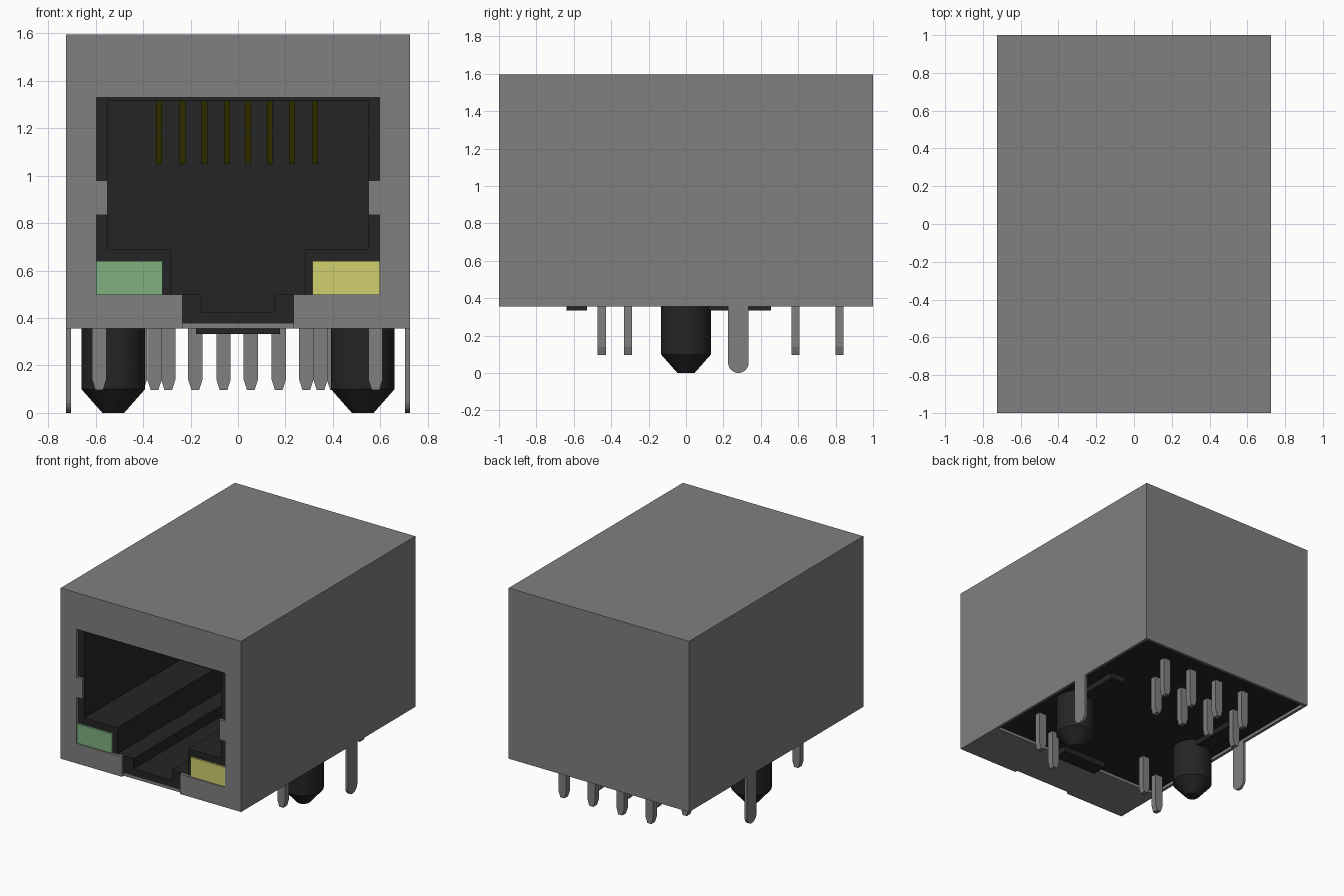
import bpy, bmesh, math
from mathutils import Matrix, Vector

cube = bpy.data.objects.get("Cube")
if cube:
    bpy.data.objects.remove(cube, do_unlink=True)


def material(name, rgb):
    m = bpy.data.materials.new(name)
    m.use_nodes = True
    m.diffuse_color = (*rgb, 1)
    m.node_tree.nodes["Principled BSDF"].inputs["Base Color"].default_value = (*rgb, 1)
    return m


METAL = material("metal grey", (0.214, 0.214, 0.214))
BLACK = material("black plastic", (0.019, 0.018, 0.018))
GREEN = material("green lens", (0.214, 0.434, 0.214))
YELLOW = material("yellow lens", (0.638, 0.62, 0.155))
GOLD = material("contact gold", (0.19, 0.17, 0.0))


def finish(name, bm, mat):
    bmesh.ops.recalc_face_normals(bm, faces=bm.faces)
    me = bpy.data.meshes.new(name)
    bm.to_mesh(me)
    bm.free()
    me.materials.append(mat)
    ob = bpy.data.objects.new(name, me)
    bpy.context.scene.collection.objects.link(ob)
    return ob


def box(name, mat, x, y, z):
    """Box from (min, max) pairs."""
    bm = bmesh.new()
    bmesh.ops.create_cube(bm, size=1)
    for v in bm.verts:
        v.co = [a[0] if c < 0 else a[1] for c, a in zip(v.co, (x, y, z))]
    return finish(name, bm, mat)


def prism(name, mat, points, start, end, axis="y"):
    """Extrude a profile: (x, z) points along y, or (y, z) points along x."""
    bm = bmesh.new()
    place = (lambda a, b: (a, start, b)) if axis == "y" else (lambda a, b: (start, a, b))
    face = bm.faces.new([bm.verts.new(place(a, b)) for a, b in points])
    ext = bmesh.ops.extrude_face_region(bm, geom=[face])
    step = Vector((0, end - start, 0)) if axis == "y" else Vector((end - start, 0, 0))
    bmesh.ops.translate(bm, vec=step, verts=[g for g in ext["geom"] if isinstance(g, bmesh.types.BMVert)])
    return finish(name, bm, mat)


def symmetric(half):
    """Close a right-hand (x, z) outline with its mirror image."""
    return half + [(-x, z) for x, z in reversed(half)]


def cut(ob, cutter):
    """Subtract the cutter, bake the result and remove the cutter."""
    cutter.hide_render = True
    mod = ob.modifiers.new("cut", "BOOLEAN")
    mod.operation = "DIFFERENCE"
    mod.solver = "EXACT"
    mod.object = cutter
    deps = bpy.context.evaluated_depsgraph_get()
    deps.update()
    baked = bpy.data.meshes.new_from_object(ob.evaluated_get(deps))
    ob.modifiers.clear()
    ob.data = baked
    bpy.data.objects.remove(cutter, do_unlink=True)


# Sheet-metal shield: hollow, open below, with a shaped front opening
shield = box("shield", METAL, (-0.725, 0.725), (-1, 1), (0.355, 1.595))
cut(shield, box("hollow_cutter", METAL, (-0.705, 0.705), (-0.98, 0.98), (0.2, 1.575)))
opening = symmetric([(0.233, 0.2), (0.233, 0.5), (0.597, 0.5), (0.597, 0.835),
                     (0.55, 0.835), (0.55, 0.98), (0.597, 0.98), (0.597, 1.33)])
cut(shield, prism("opening_cutter", METAL, opening, -1.1, -0.9))

# Flange folded under the front
box("shield_flange", METAL, (-0.705, 0.705), (-0.98, -0.62), (0.355, 0.376))

# Plastic insert with the stepped socket cavity
insert = box("plastic_insert", BLACK, (-0.704, 0.704), (-0.979, 0.979), (0.376, 1.574))
cavity = symmetric([(0.154, 0.425), (0.154, 0.5), (0.285, 0.5), (0.285, 0.69),
                    (0.55, 0.69), (0.55, 1.315)])
cut(insert, prism("cavity_cutter", BLACK, cavity, -1.1, 0.25))

# Indicator lenses
for name, mat, x in (("left_lens", YELLOW, (0.315, 0.597)), ("right_lens", GREEN, (-0.597, -0.318))):
    box(name, mat, x, (-0.993, -0.96), (0.5, 0.64))

# Sloping spring contacts under the cavity roof
spring = [(-0.55, 1.33), (-0.5, 1.33), (0.05, 1.07), (0.04, 1.05)]
for i, x in enumerate((-0.333, -0.234, -0.141, -0.046, 0.042, 0.134, 0.228, 0.326)):
    prism(f"spring_contact_{i + 1}", GOLD, spring, x - 0.012, x + 0.012, "x")

# Solder pins with chamfered tips
pins = [(0.58, -0.31), (0.348, -0.45), (-0.352, -0.31), (-0.585, -0.45)]
pins += [(0.405 - 0.233 * i, 0.82) for i in range(4)]
pins += [(0.288 - 0.234 * i, 0.585) for i in range(4)]
for i, (x, y) in enumerate(pins):
    outline = [(x + a, z) for a, z in symmetric([(0.016, 0.096), (0.03, 0.14), (0.03, 0.4)])]
    prism(f"solder_pin_{i + 1}", METAL, outline, y - 0.022, y + 0.022)

# Parts repeated on both sides
for side, s in (("left", 1), ("right", -1)):
    # Round-ended ground tab
    tab = [(0.225, 0.355), (0.335, 0.355)]
    tab += [(0.28 + 0.055 * math.cos(a), 0.055 - 0.055 * math.sin(a))
            for a in (math.pi * k / 12 for k in range(13))]
    prism(f"{side}_ground_tab", METAL, tab, s * 0.705, s * 0.725, "x")

    # Locating peg with tapered tip
    bm = bmesh.new()
    profile = [(0, 0), (0.046, 0), (0.134, 0.1), (0.134, 0.4), (0, 0.4)]
    verts = [bm.verts.new((r, 0, z)) for r, z in profile]
    edges = [bm.edges.new(p) for p in zip(verts, verts[1:])]
    bmesh.ops.spin(bm, geom=verts + edges, cent=(0, 0, 0), axis=(0, 0, 1),
                   angle=math.tau, steps=48)
    bmesh.ops.remove_doubles(bm, verts=bm.verts, dist=0.0005)
    bmesh.ops.transform(bm, matrix=Matrix.Translation((s * 0.526, 0, 0)), verts=bm.verts)
    peg = finish(f"{side}_locating_peg", bm, BLACK)
    bpy.ops.object.select_all(action="DESELECT")
    peg.select_set(True)
    bpy.context.view_layer.objects.active = peg
    bpy.ops.object.shade_smooth_by_angle(angle=math.radians(30))

    # Standoff rib behind the peg
    box(f"{side}_standoff_rib", BLACK, sorted((s * 0.465, s * 0.585)), (0.11, 0.455), (0.333, 0.4))

# Front standoff rib
box("front_standoff_rib", BLACK, (-0.177, 0.177), (-0.64, -0.53), (0.333, 0.4))
